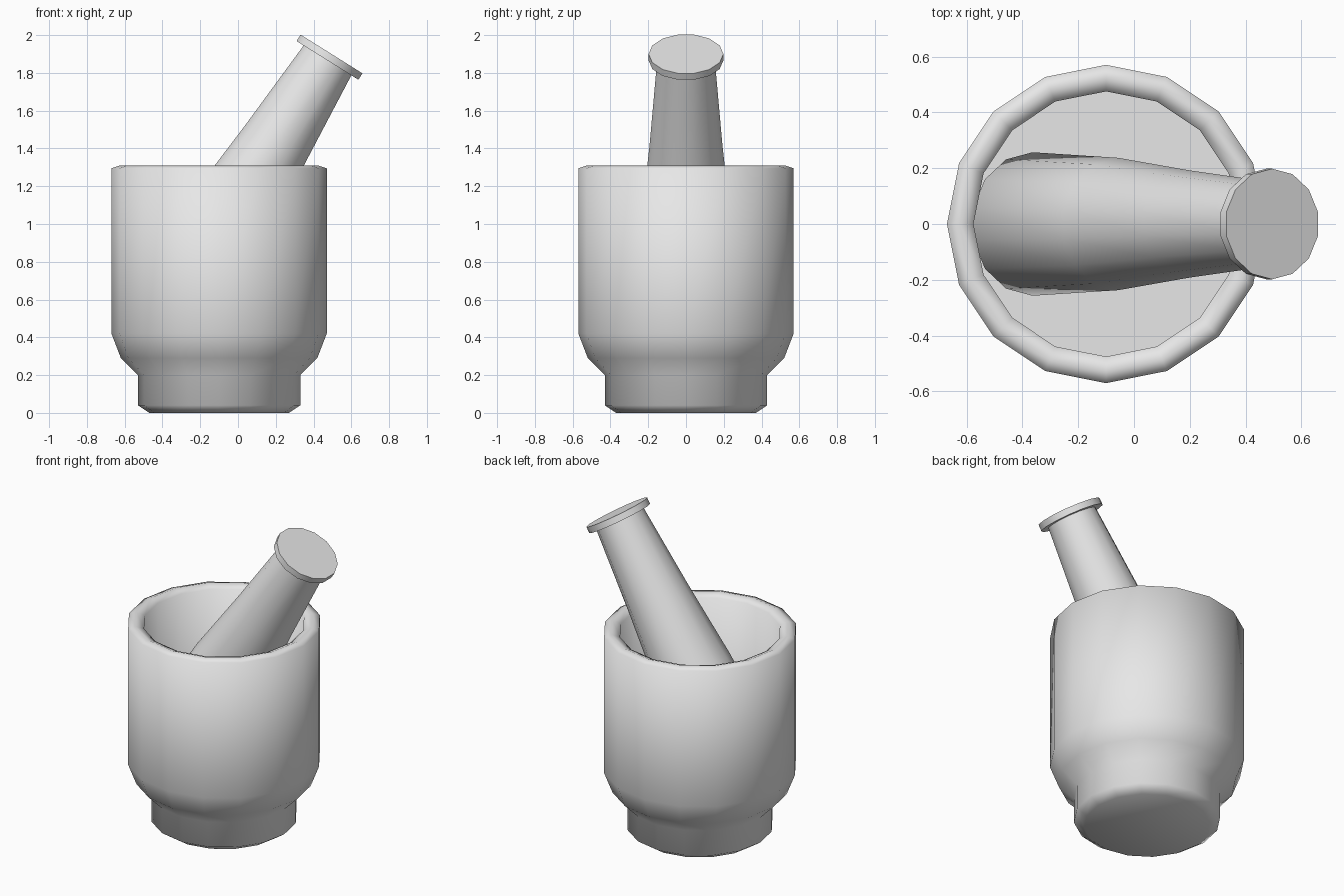
import bpy, bmesh, math
from mathutils import Matrix, Vector

cube = bpy.data.objects.get("Cube")
if cube:
    bpy.data.objects.remove(cube, do_unlink=True)

stone = bpy.data.materials.new("pale grey stone")
stone.use_nodes = True
colour = (0.8, 0.8, 0.8, 1)
stone.diffuse_color = colour
stone.node_tree.nodes["Principled BSDF"].inputs["Base Color"].default_value = colour


def lathe(name, profile, sides, start, matrix):
    """Turn a (radius, height) profile into a capped solid."""
    bm = bmesh.new()
    rings = []
    for r, z in profile:
        angles = [start + math.tau * i / sides for i in range(sides)]
        rings.append([bm.verts.new((r * math.cos(a), r * math.sin(a), z)) for a in angles])
    for low, high in zip(rings, rings[1:]):
        for i in range(sides):
            j = (i + 1) % sides
            bm.faces.new((low[i], low[j], high[j], high[i]))
    bm.faces.new(rings[0])
    bm.faces.new(rings[-1])
    bmesh.ops.recalc_face_normals(bm, faces=bm.faces)
    mesh = bpy.data.meshes.new(name)
    bm.to_mesh(mesh)
    bm.free()
    mesh.materials.append(stone)
    obj = bpy.data.objects.new(name, mesh)
    bpy.context.collection.objects.link(obj)
    obj.matrix_world = matrix
    bpy.ops.object.select_all(action="DESELECT")
    obj.select_set(True)
    bpy.context.view_layer.objects.active = obj
    bpy.ops.object.shade_smooth_by_angle(angle=math.radians(75))
    return obj


# Mortar: stepped foot, flared body, rounded lip, hollow inside
bowl_profile = [(0.37, 0), (0.43, 0.04), (0.43, 0.2), (0.52, 0.29), (0.57, 0.42),
                (0.57, 1.295), (0.525, 1.31), (0.475, 1.29), (0.475, 0.34)]
lathe("mortar_bowl", bowl_profile, 16, 0, Matrix.Translation((-0.1, 0, 0)))

# Pestle: tapered shaft leaning on the bowl wall, with a disc on top
lean = Matrix.Translation(Vector((0.495, 0, 1.9))) @ Matrix.Rotation(math.radians(32), 4, "Y")
shaft_profile = [(0.17, -1.72), (0.257, -1.62), (0.237, -1.04), (0.193, -0.57), (0.152, -0.03)]
lathe("pestle_shaft", shaft_profile, 14, math.pi / 14, lean)
lathe("pestle_cap", [(0.198, -0.04), (0.198, 0)], 14, math.pi / 14, lean)
